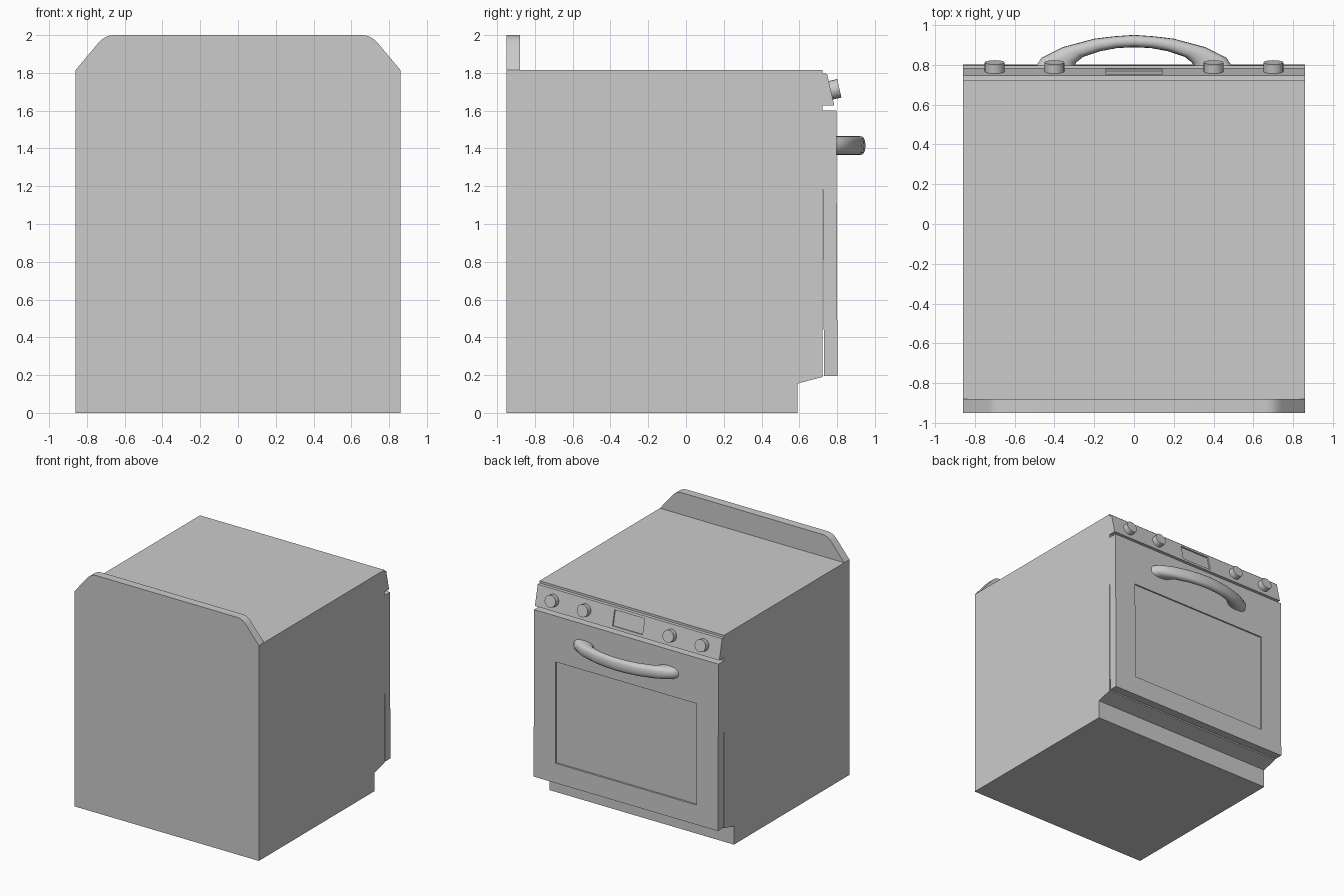
import bpy, bmesh, math
from mathutils import Vector

if "Cube" in bpy.data.objects:
    bpy.data.objects.remove(bpy.data.objects["Cube"])

HALF_W = 0.86
TILT = math.atan2(0.038, 0.17)      # lean of the control panel


def mesh_object(name, verts, faces):
    bm = bmesh.new()
    vs = [bm.verts.new(v) for v in verts]
    for f in faces:
        bm.faces.new([vs[i] for i in f])
    bmesh.ops.recalc_face_normals(bm, faces=bm.faces)
    me = bpy.data.meshes.new(name)
    bm.to_mesh(me)
    bm.free()
    ob = bpy.data.objects.new(name, me)
    bpy.context.collection.objects.link(ob)
    return ob


def loft(name, rings):
    """Skin a list of equal-length rings and cap both ends."""
    n = len(rings[0])
    faces = [list(range(n)), [(len(rings) - 1) * n + i for i in range(n)]]
    for r in range(len(rings) - 1):
        for i in range(n):
            j = (i + 1) % n
            faces.append([r * n + i, r * n + j, (r + 1) * n + j, (r + 1) * n + i])
    return mesh_object(name, [v for ring in rings for v in ring], faces)


def side_prism(name, profile):
    return loft(name, [[(x, y, z) for y, z in profile] for x in (-HALF_W, HALF_W)])


def smooth(ob, angle):
    bpy.ops.object.select_all(action='DESELECT')
    ob.select_set(True)
    bpy.context.view_layer.objects.active = ob
    bpy.ops.object.shade_smooth_by_angle(angle=math.radians(angle))


def cut_recess(ob, centre, size, tilt=0.0):
    bpy.ops.mesh.primitive_cube_add(size=1, location=centre, rotation=(tilt, 0, 0))
    cutter = bpy.context.object
    cutter.name = ob.name + "_cutter"
    cutter.scale = size
    cutter.hide_render = True
    mod = ob.modifiers.new("recess", 'BOOLEAN')
    mod.operation = 'DIFFERENCE'
    mod.solver = 'EXACT'
    mod.object = cutter
    bpy.context.view_layer.objects.active = ob
    bpy.ops.object.modifier_apply(modifier=mod.name)
    bpy.data.objects.remove(cutter)


# Main body with the set-back plinth
side_prism("oven_body", [(-0.95, 0), (0.59, 0), (0.59, 0.155), (0.722, 0.19),
                         (0.722, 1.815), (-0.95, 1.815)])

# Backsplash with rounded shoulders
half = [(0.86, 1.815), (0.745, 1.952), (0.728, 1.971), (0.71, 1.985),
        (0.686, 1.996), (0.66, 2.0)]
outline = half + [(-x, z) for x, z in reversed(half)]
splash = loft("backsplash", [[(x, y, z) for x, z in outline] for y in (-0.95, -0.88)])
smooth(splash, 30)

# Sloping control panel with a sunken display
panel = side_prism("control_panel", [(0.715, 1.797), (0.747, 1.795), (0.785, 1.627),
                                     (0.715, 1.627)])
cut_recess(panel, (0, 0.766, 1.712), (0.28, 0.024, 0.128), TILT)

# Door, leaning very slightly, with a sunken window
door = side_prism("oven_door", [(0.721, 1.6), (0.796, 1.6), (0.802, 0.195), (0.731, 0.195)])
cut_recess(door, (0, 0.836, 0.787), (1.314, 0.1, 0.853))

# Four knobs standing square to the panel
normal = Vector((0, math.cos(TILT), math.sin(TILT)))
for i, x in enumerate((-0.70, -0.40, 0.40, 0.70)):
    bpy.ops.mesh.primitive_cylinder_add(
        vertices=20, radius=0.05, depth=0.06,
        location=Vector((x, 0.766, 1.708)) + normal * 0.017,
        rotation=(TILT - math.pi / 2, 0, 0))
    knob = bpy.context.object
    knob.name = f"knob_{i + 1}"
    smooth(knob, 40)

# Bowed handle: outer and inner edges in plan, oval section between them
edges = [((0.49, 0.795), (0.30, 0.795)), ((0.465, 0.835), (0.29, 0.812)),
         ((0.36, 0.888), (0.255, 0.84)), ((0.20, 0.931), (0.17, 0.868)),
         ((0.10, 0.943), (0.085, 0.884)), ((0.0, 0.95), (0.0, 0.888))]
edges = edges + [((-a[0], a[1]), (-b[0], b[1])) for a, b in reversed(edges[:-1])]
rings = []
for outer, inner in edges:
    mid = (Vector(outer) + Vector(inner)) / 2
    arm = (Vector(outer) - Vector(inner)) / 2
    ring = []
    for k in range(16):
        a = math.tau * k / 16
        c, s = math.cos(a), math.sin(a)
        p = mid + arm * math.copysign(abs(c) ** 0.8, c)
        ring.append((p.x, p.y, 1.415 + 0.05 * math.copysign(abs(s) ** 0.8, s)))
    rings.append(ring)
smooth(loft("door_handle", rings), 50)
